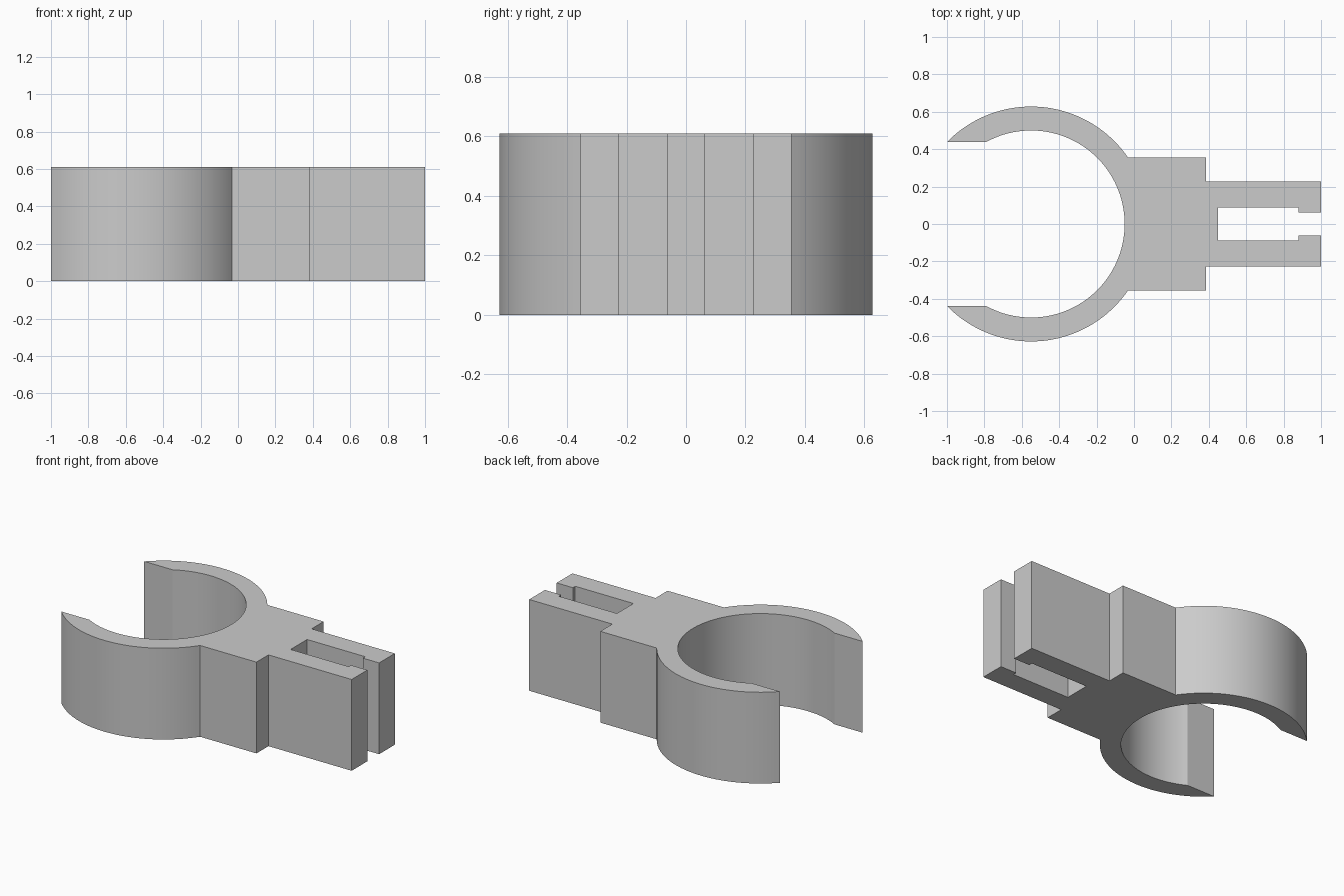
import bpy
import bmesh
from math import asin, cos, sin, pi, radians

cube = bpy.data.objects.get("Cube")
if cube:
    bpy.data.objects.remove(cube, do_unlink=True)

HEIGHT = 0.61
RING_X, R_IN, R_OUT = -0.55, 0.5, 0.628
MOUTH_Y = 0.438      # half opening of the ring
BLOCK_Y = 0.355      # half width of the middle block


def arc(radius, start, end, steps):
    """Points on an arc around the ring centre."""
    angles = [start + (end - start) * i / steps for i in range(steps + 1)]
    return [(RING_X + radius * cos(a), radius * sin(a)) for a in angles]


# Half of the outline: inner ring, flat-cut tip, outer ring, block, slotted prong
half = arc(R_IN, 0, pi - asin(MOUTH_Y / R_IN), 40)
half += arc(R_OUT, pi - asin(MOUTH_Y / R_OUT), asin(BLOCK_Y / R_OUT), 40)
half += [(0.385, BLOCK_Y), (0.385, 0.228), (1.0, 0.228), (1.0, 0.062),
         (0.88, 0.062), (0.88, 0.087), (0.45, 0.087)]
outline = half + [(x, -y) for x, y in reversed(half[1:])]

# Extrude the mirrored outline upwards
bm = bmesh.new()
base = bm.faces.new([bm.verts.new((x, y, 0)) for x, y in outline])
top = bmesh.ops.extrude_face_region(bm, geom=[base], use_keep_orig=True)["geom"]
bmesh.ops.translate(bm, vec=(0, 0, HEIGHT),
                    verts=[v for v in top if isinstance(v, bmesh.types.BMVert)])
caps = [f for f in bm.faces if len(f.verts) > 4]
bmesh.ops.triangulate(bm, faces=caps)
bmesh.ops.recalc_face_normals(bm, faces=bm.faces)
mesh = bpy.data.meshes.new("pipe_clip")
bm.to_mesh(mesh)
bm.free()
clip = bpy.data.objects.new("pipe_clip", mesh)
bpy.context.collection.objects.link(clip)

# Plain grey material
grey = bpy.data.materials.new("light_grey")
grey.use_nodes = True
colour = (0.6, 0.6, 0.6, 1)
grey.diffuse_color = colour
for node in grey.node_tree.nodes:
    if node.type == "BSDF_PRINCIPLED":
        node.inputs["Base Color"].default_value = colour
mesh.materials.append(grey)

# Smooth curved walls with crisp corners
bpy.ops.object.select_all(action="DESELECT")
clip.select_set(True)
bpy.context.view_layer.objects.active = clip
bpy.ops.object.shade_smooth_by_angle(angle=radians(25))
